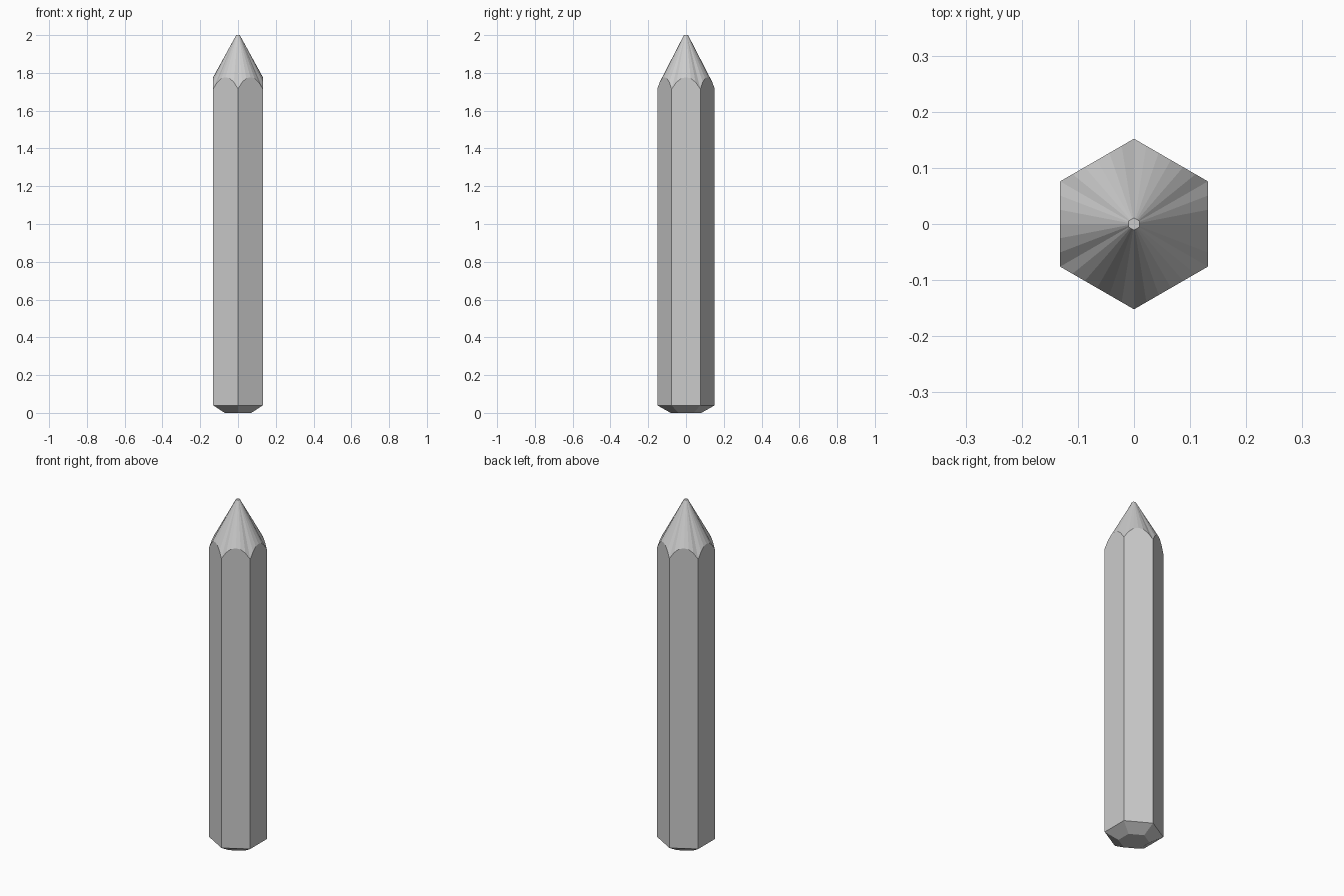
import bpy, bmesh, math

if "Cube" in bpy.data.objects:
    bpy.data.objects.remove(bpy.data.objects["Cube"])

SIDES, SEG = 6, 6          # hexagonal shaft, each flat split for the scalloped cut
R = 0.152                  # corner radius of the shaft


def hex_ring(bm, radius, height):
    """Ring of verts along a hexagon; height(s) with s = 0 mid-flat, 1 at corner."""
    verts = []
    for i in range(SIDES):
        a0 = math.pi / 2 + i * math.tau / SIDES
        a1 = a0 + math.tau / SIDES
        for k in range(SEG):
            t = k / SEG
            x = math.cos(a0) * (1 - t) + math.cos(a1) * t
            y = math.sin(a0) * (1 - t) + math.sin(a1) * t
            verts.append(bm.verts.new((radius * x, radius * y, height(abs(2 * t - 1)))))
    return verts


bm = bmesh.new()
rings = [
    hex_ring(bm, 0.081, lambda s: 0.0),                         # bottom end
    hex_ring(bm, R, lambda s: 0.04),                            # bottom chamfer
    hex_ring(bm, R, lambda s: 1.777 - 0.062 * s ** 2.1),        # scalloped cut
    hex_ring(bm, 0.011, lambda s: 2.0),                         # blunt tip
]
for lo, hi in zip(rings, rings[1:]):
    n = len(lo)
    for i in range(n):
        j = (i + 1) % n
        bm.faces.new((lo[i], lo[j], hi[j], hi[i]))
bm.faces.new(rings[0][::-1])
bm.faces.new(rings[-1])
bmesh.ops.recalc_face_normals(bm, faces=bm.faces)

mesh = bpy.data.meshes.new("pencil")
bm.to_mesh(mesh)
bm.free()
bpy.context.collection.objects.link(bpy.data.objects.new("pencil", mesh))
